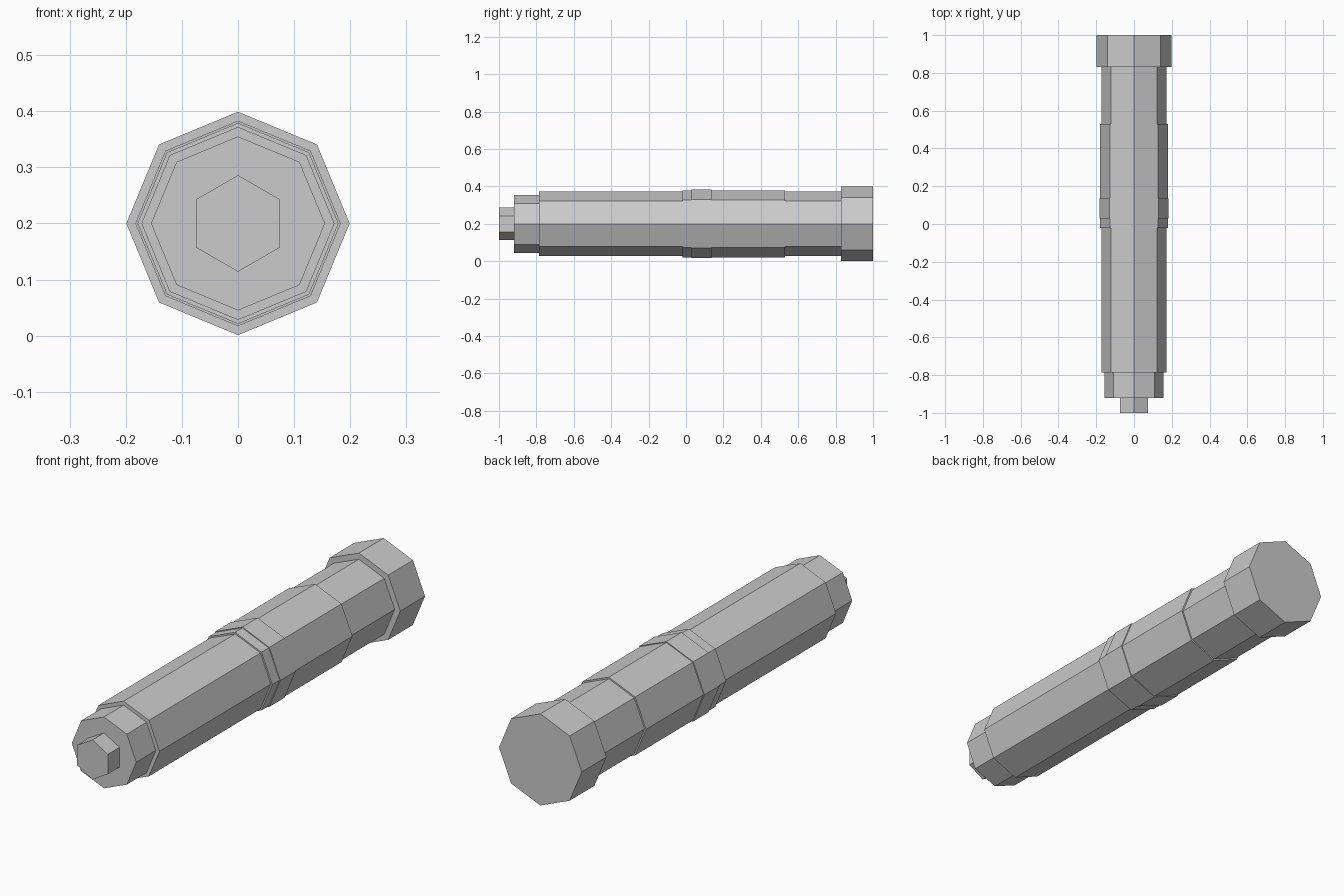
import bpy
import math
from mathutils import Matrix

if "Cube" in bpy.data.objects:
    bpy.data.objects.remove(bpy.data.objects["Cube"])

AXIS_Z = 0.2

grey = bpy.data.materials.new("plain_grey")
grey.diffuse_color = (0.6, 0.6, 0.6, 1)
grey.use_nodes = True
grey.node_tree.nodes["Principled BSDF"].inputs["Base Color"].default_value = grey.diffuse_color


def prism(name, sides, radius, y0, y1):
    """Closed prism along y with one corner pointing straight up."""
    ring = [(radius * math.sin(2 * math.pi * i / sides),
             radius * math.cos(2 * math.pi * i / sides)) for i in range(sides)]
    verts = [(x, y, z) for y in (y0, y1) for x, z in ring]
    faces = [tuple(range(sides)), tuple(range(2 * sides - 1, sides - 1, -1))]
    for i in range(sides):
        j = (i + 1) % sides
        faces.append((i, i + sides, j + sides, j))
    mesh = bpy.data.meshes.new(name)
    mesh.from_pydata(verts, [], faces)
    mesh.transform(Matrix.Translation((0, 0, AXIS_Z)))
    mesh.materials.append(grey)
    mesh.validate()
    obj = bpy.data.objects.new(name, mesh)
    bpy.context.collection.objects.link(obj)
    return obj


# Hexagonal tip, then the octagonal sections from front to back
prism("hex_tip", 6, 0.086, -1.0, -0.915)
prism("front_collar", 8, 0.155, -0.92, -0.78)
prism("main_shaft", 8, 0.172, -0.785, 0.835)
prism("grip_sleeve", 8, 0.179, -0.02, 0.53)
prism("raised_ring", 8, 0.183, 0.03, 0.135)
prism("end_cap", 8, 0.199, 0.83, 1.0)
